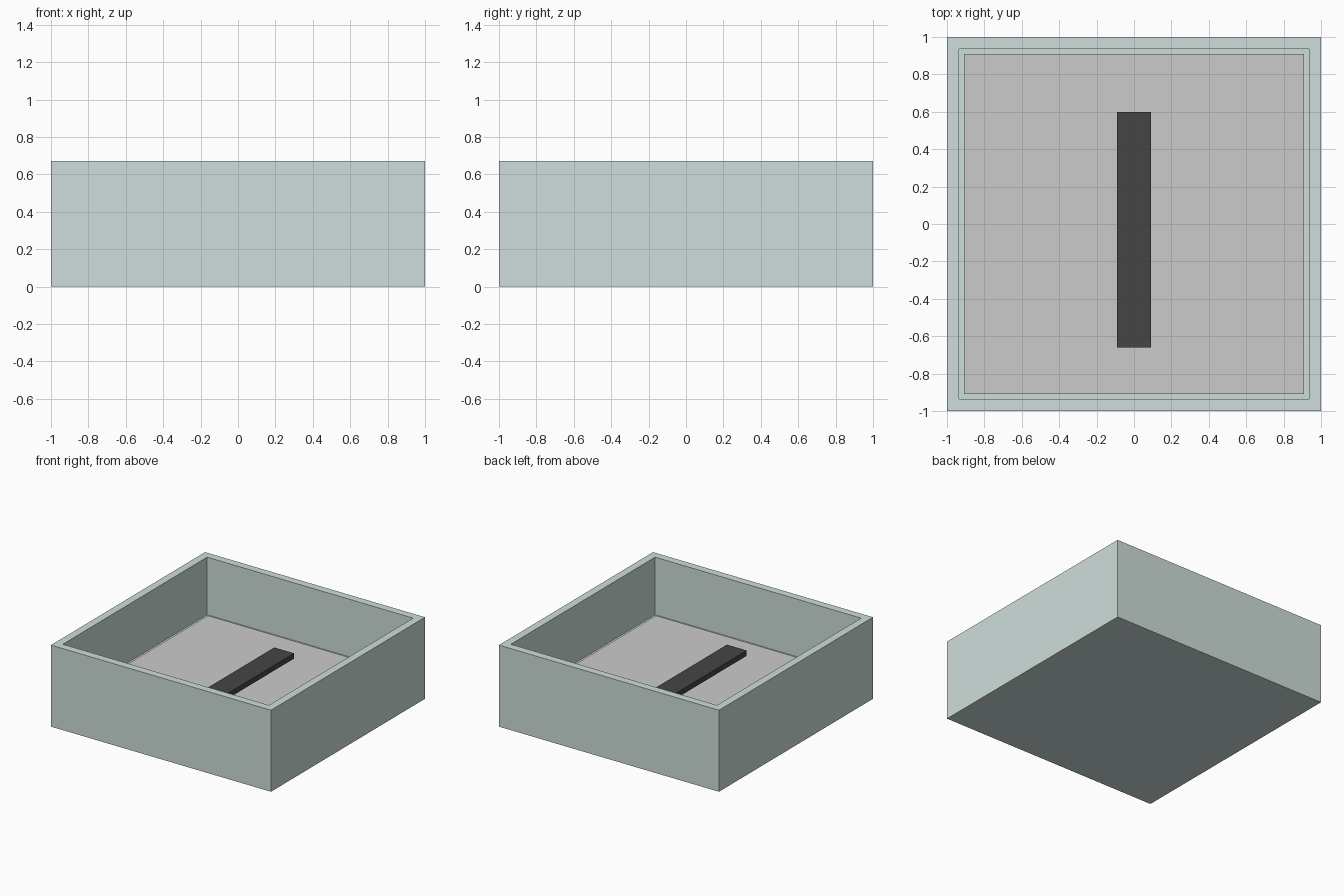
import bpy, bmesh

if "Cube" in bpy.data.objects:
    bpy.data.objects.remove(bpy.data.objects["Cube"])


def material(name, rgb):
    m = bpy.data.materials.new(name)
    m.diffuse_color = (*rgb, 1)
    m.use_nodes = True
    m.node_tree.nodes["Principled BSDF"].inputs["Base Color"].default_value = m.diffuse_color
    return m


def new_object(name, bm, mat=None):
    me = bpy.data.meshes.new(name)
    bm.to_mesh(me)
    bm.free()
    ob = bpy.data.objects.new(name, me)
    bpy.context.collection.objects.link(ob)
    if mat:
        me.materials.append(mat)
    return ob


def box(lo, hi):
    bm = bmesh.new()
    bmesh.ops.create_cube(bm, size=1)
    for v in bm.verts:
        v.co = [(a + b) / 2 + c * (b - a) for a, b, c in zip(lo, hi, v.co)]
    return bm


RIM, HEIGHT, FLOOR = 0.91, 0.67, 0.207
case_mat = material("grey_green", (0.62, 0.73, 0.70))
dark_mat = material("dark", (0.06, 0.06, 0.06))

# Square case: inset the top face and push it down to form the recess
bm = box((-1, -1, 0), (1, 1, HEIGHT))
top = max(bm.faces, key=lambda f: f.calc_center_median().z)
bmesh.ops.inset_region(bm, faces=[top], thickness=1 - RIM)
inner = bmesh.ops.extrude_face_region(bm, geom=[top])["geom"]
bmesh.ops.delete(bm, geom=[top], context='FACES_ONLY')
for v in inner:
    if isinstance(v, bmesh.types.BMVert):
        v.co.z = FLOOR - 0.01
bmesh.ops.recalc_face_normals(bm, faces=bm.faces)
new_object("case", bm, case_mat)

# Pale floor panel inside the recess
new_object("floor_panel", box((-RIM, -RIM, FLOOR - 0.01), (RIM, RIM, FLOOR)))

# Dark bar hovering just over the floor
new_object("bar", box((-0.09, -0.66, 0.24), (0.09, 0.60, 0.283)), dark_mat)
